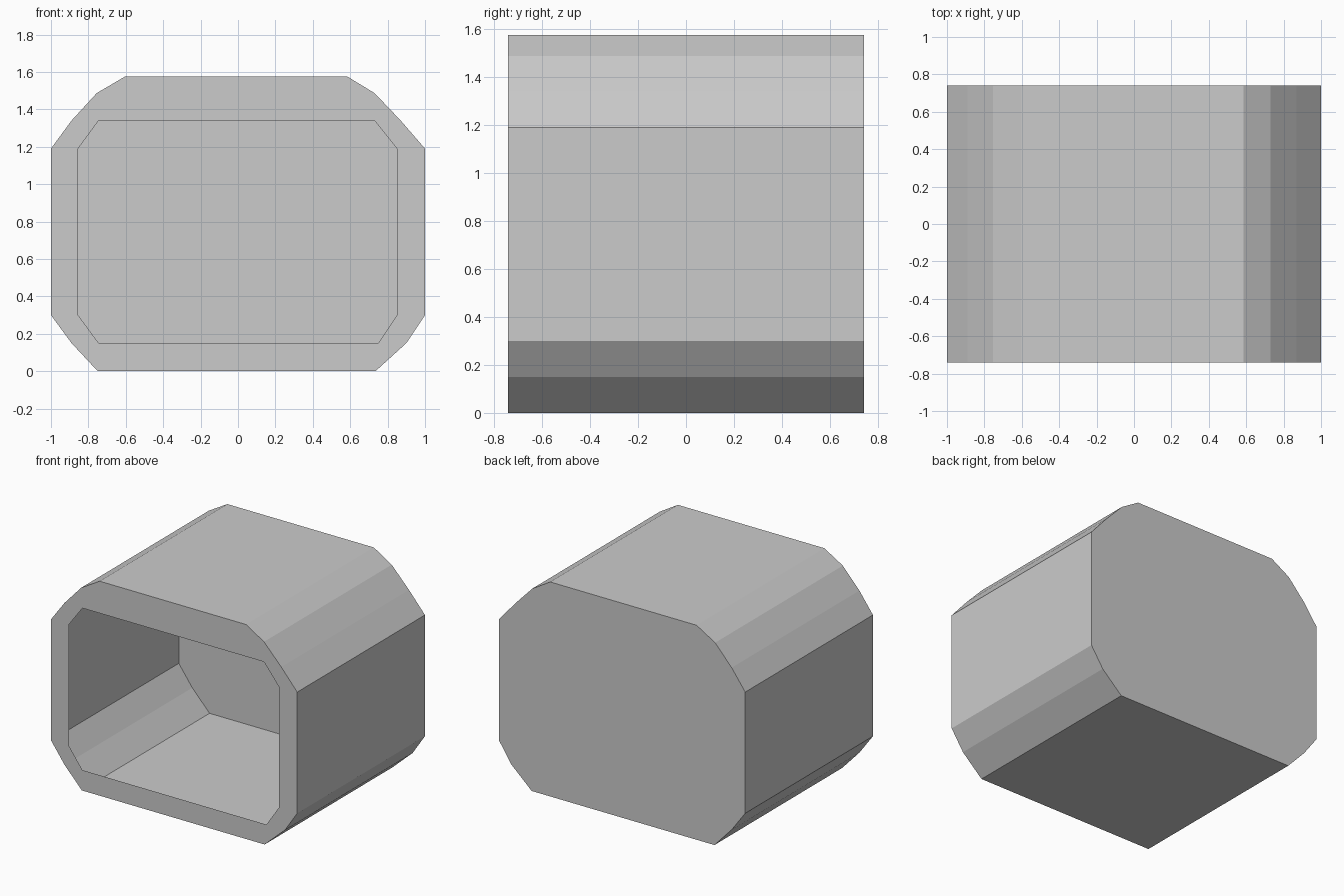
import bpy
import bmesh

if "Cube" in bpy.data.objects:
    bpy.data.objects.remove(bpy.data.objects["Cube"])

HALF_DEPTH = 0.741

# Rounded outer section and chamfered opening, as (x, z), counter-clockwise from the front
OUTER = [(-0.75, 0), (0.735, 0), (0.90, 0.15), (1, 0.30), (1, 1.19),
         (0.87, 1.34), (0.73, 1.487), (0.585, 1.575), (-0.605, 1.575),
         (-0.755, 1.487), (-0.89, 1.34), (-1, 1.19), (-1, 0.30), (-0.89, 0.15)]
OPENING = [(-0.745, 0.15), (0.75, 0.15), (0.85, 0.30), (0.85, 1.19),
           (0.73, 1.34), (-0.745, 1.34), (-0.855, 1.19), (-0.855, 0.30)]


def ring(bm, profile, y):
    return [bm.verts.new((x, y, z)) for x, z in profile]


def loop_edges(bm, verts):
    pairs = zip(verts, verts[1:] + verts[:1])
    return [bm.edges.get(p) or bm.edges.new(p) for p in pairs]


bm = bmesh.new()
front = ring(bm, OUTER, -HALF_DEPTH)
back = ring(bm, OUTER, HALF_DEPTH)
hole = ring(bm, OPENING, -HALF_DEPTH)

# Thin side walls and closed back
n = len(OUTER)
for i in range(n):
    j = (i + 1) % n
    bm.faces.new((front[i], back[i], back[j], front[j]))
bm.faces.new(back)

# Flat front rim around the opening
bmesh.ops.triangle_fill(bm, use_beauty=True, normal=(0, -1, 0),
                        edges=loop_edges(bm, front) + loop_edges(bm, hole))
bmesh.ops.recalc_face_normals(bm, faces=bm.faces)
bm.normal_update()
if sum(f.normal.y * f.calc_center_median().y for f in bm.faces) < 0:
    bmesh.ops.reverse_faces(bm, faces=bm.faces)

mesh = bpy.data.meshes.new("hollow_housing")
bm.to_mesh(mesh)
bm.free()
bpy.context.collection.objects.link(bpy.data.objects.new("hollow_housing", mesh))
